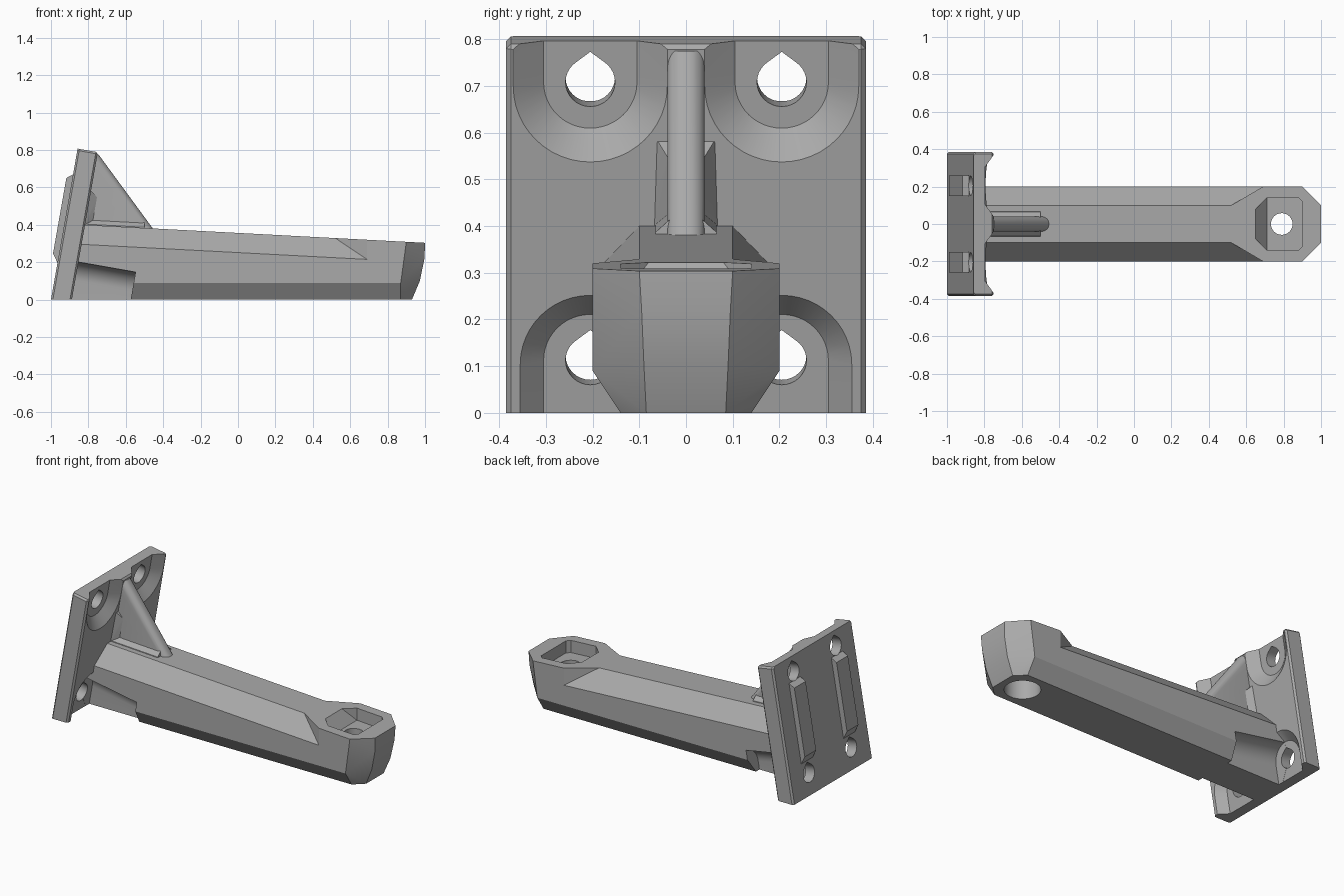
import bpy, bmesh, math
from mathutils import Matrix, Vector

if "Cube" in bpy.data.objects:
    bpy.data.objects.remove(bpy.data.objects["Cube"])

TILT = Matrix.Translation((-1, 0, 0)) @ Matrix.Rotation(math.radians(10), 4, 'Y')  # wall plate frame
FLAT = Matrix.Identity(4)
grey = bpy.data.materials.new("plain grey")
grey.diffuse_color = (0.4, 0.4, 0.4, 1)
grey.use_nodes = True
grey.node_tree.nodes["Principled BSDF"].inputs["Base Color"].default_value = grey.diffuse_color


def link(name, bm):
    bmesh.ops.recalc_face_normals(bm, faces=bm.faces[:])
    me = bpy.data.meshes.new(name)
    bm.to_mesh(me)
    bm.free()
    me.materials.append(grey)
    ob = bpy.data.objects.new(name, me)
    bpy.context.collection.objects.link(ob)
    return ob


def hull(name, pts, frame=FLAT):
    bm = bmesh.new()
    for p in pts:
        bm.verts.new(frame @ Vector(p))
    res = bmesh.ops.convex_hull(bm, input=bm.verts[:])
    junk = {v for v in res["geom_interior"] + res["geom_unused"] if isinstance(v, bmesh.types.BMVert)}
    bmesh.ops.delete(bm, geom=list(junk), context='VERTS')
    bmesh.ops.dissolve_limit(bm, angle_limit=0.002, verts=bm.verts[:], edges=bm.edges[:])
    return link(name, bm)


def both(pts):
    return [(x, s * y, z) for x, y, z in pts for s in (1, -1)]


def combine(a, b, op):
    m = a.modifiers.new("combine", 'BOOLEAN')
    m.operation, m.solver, m.object = op, 'EXACT', b
    bpy.context.view_layer.objects.active = a
    bpy.ops.object.modifier_apply(modifier=m.name)
    bpy.data.objects.remove(b, do_unlink=True)


def cut(a, b):
    combine(a, b, 'DIFFERENCE')


def add(a, b):
    combine(a, b, 'UNION')


def u_shape(x, y, z, r, end):
    """Half-round outline that runs straight on to height `end`."""
    s = -1 if end > z else 1
    pts = [(x, y + r * math.cos(math.pi * i / 24), z + s * r * math.sin(math.pi * i / 24)) for i in range(25)]
    return pts + [(x, y + r, end), (x, y - r, end)]


def ring(x, y, z, r):
    return [(x, y + r * math.cos(i * math.pi / 16), z + r * math.sin(i * math.pi / 16)) for i in range(32)]


def top(x):
    return 0.4 - 0.0528 * (x + 0.82)


# Tilted wall plate with slightly chamfered edges
bracket = hull("bracket", both([(x, y, z) for z, d in ((-0.05, 0), (0.81, 0), (0.82, 0.01))
                                for x, y in ((0, 0.375 - d), (0.01, 0.385 - d), (0.1, 0.385 - d), (0.11 - d, 0.375 - d))]), TILT)

# Flared pockets around the four screw holes
for y in (-0.205, 0.205):
    for z, end, r in ((0.73, 1.0, 0.165), (0.125, -0.2, 0.15)):
        wide = 0.1 + (r - 0.1) * 0.068 / 0.048
        cut(bracket, hull("pocket_cutter", u_shape(0.062, y, z, 0.1, end) + u_shape(0.13, y, z, wide, end), TILT))

# Long arm with chamfered underside and blunt faceted tip
arm = hull("arm", both([(-0.96, 0.2, 0.09), (-0.97, 0.14, 0), (-0.9, 0.2, top(-0.9)),
                        (0.9, 0.2, top(0.9)), (1, 0.1, top(1)), (0.997, 0.095, 0.22),
                        (0.972, 0.09, 0.1), (0.93, 0.085, 0), (0.87, 0.2, 0.09), (0.87, 0.14, 0)]))

# Sloped upper sides of the arm, stopping before the tip
for s in (-1, 1):
    pts = []
    for y, k in ((0.05, 0.0525), (0.25, -0.1575), (0.25, 0.0525)):
        for x in (-1.1, 0.52 + 1.7 * (y - 0.1)):
            pts.append((x, s * y, top(x) + k))
    cut(arm, hull("chamfer_cutter", pts))
add(bracket, arm)

# Gusset rib with rounded upper edge
bm = bmesh.new()
f = bm.faces.new([bm.verts.new((x, -0.04, z)) for x, z in
                  ((-0.84, 0.3), (-0.8, 0.775), (-0.745, 0.775), (-0.455, 0.38), (-0.455, 0.3))])
ext = bmesh.ops.extrude_face_region(bm, geom=[f])
bmesh.ops.translate(bm, vec=(0, 0.08, 0), verts=[v for v in ext["geom"] if isinstance(v, bmesh.types.BMVert)])
slope = [e for e in bm.edges if abs(e.verts[0].co.z - e.verts[1].co.z) > 0.3
         and max(v.co.x for v in e.verts) > -0.5]
bmesh.ops.bevel(bm, geom=slope, offset=0.034, segments=6, profile=0.5, affect='EDGES')
add(bracket, link("gusset", bm))

# Flares where the gusset meets the plate and the arm
add(bracket, hull("plate_flare", both([(0.1, 0.075, 0.38), (0.1, 0.068, 0.61), (0.112, 0.065, 0.38),
                                       (0.112, 0.06, 0.61), (0.15, 0.038, 0.38), (0.15, 0.038, 0.58)]), TILT))
add(bracket, hull("arm_flare", both([(x, y, top(x) + k) for x in (-0.85, -0.5)
                                     for y, k in ((0.07, -0.02), (0.065, 0.004), (0.036, 0.03))])))

# Two locating ribs on the back of the plate
for y in (-0.205, 0.205):
    add(bracket, hull("back_rib", [(x, y + w, z) for w in (-0.055, 0.055)
                                   for x, z in ((0.012, 0.2), (0, 0.2), (-0.032, 0.245),
                                                (-0.032, 0.655), (0, 0.68), (0.012, 0.68))], TILT))

# Screw access channels through the arm, and teardrop screw holes
for y in (-0.205, 0.205):
    cut(bracket, hull("channel_cutter", u_shape(0.0625, y, 0.125, 0.099, -0.2)
                      + u_shape(0.42, y, 0.125, 0.099, -0.2), TILT))
    for z in (0.125, 0.73):
        cut(bracket, hull("hole_cutter", [p for x in (-0.1, 0.2)
                                          for p in ring(x, y, z, 0.053) + [(x, y, z + 0.066)]], TILT))

# Socket in the tip with a through hole, wider from below
cut(bracket, hull("socket_cutter", both([(0.65, 0.08, 0.4), (0.65, 0.08, top(0.65)), (0.71, 0.14, 0.4),
                                         (0.88, 0.14, 0.4), (0.9, 0.12, 0.4), (0.71, 0.14, 0.245),
                                         (0.88, 0.14, 0.235), (0.9, 0.12, 0.235)])))
for r, z0, z1 in ((0.058, -0.1, 0.3), (0.1, -0.1, 0.13)):
    cut(bracket, hull("bolt_cutter", [(x, y, z) for h in (z0, z1) for x, y, z in ring(0, 0, 0, 1)
                                      for x, y, z in [(0.79 + r * y, r * z, h)]]))

# Flat underside
cut(bracket, hull("base_cutter", [(x, y, z) for x in (-2, 2) for y in (-1, 1) for z in (-1, 0)]))

bpy.ops.object.select_all(action='DESELECT')
bracket.select_set(True)
bpy.context.view_layer.objects.active = bracket
bpy.ops.object.shade_smooth_by_angle(angle=math.radians(20))
